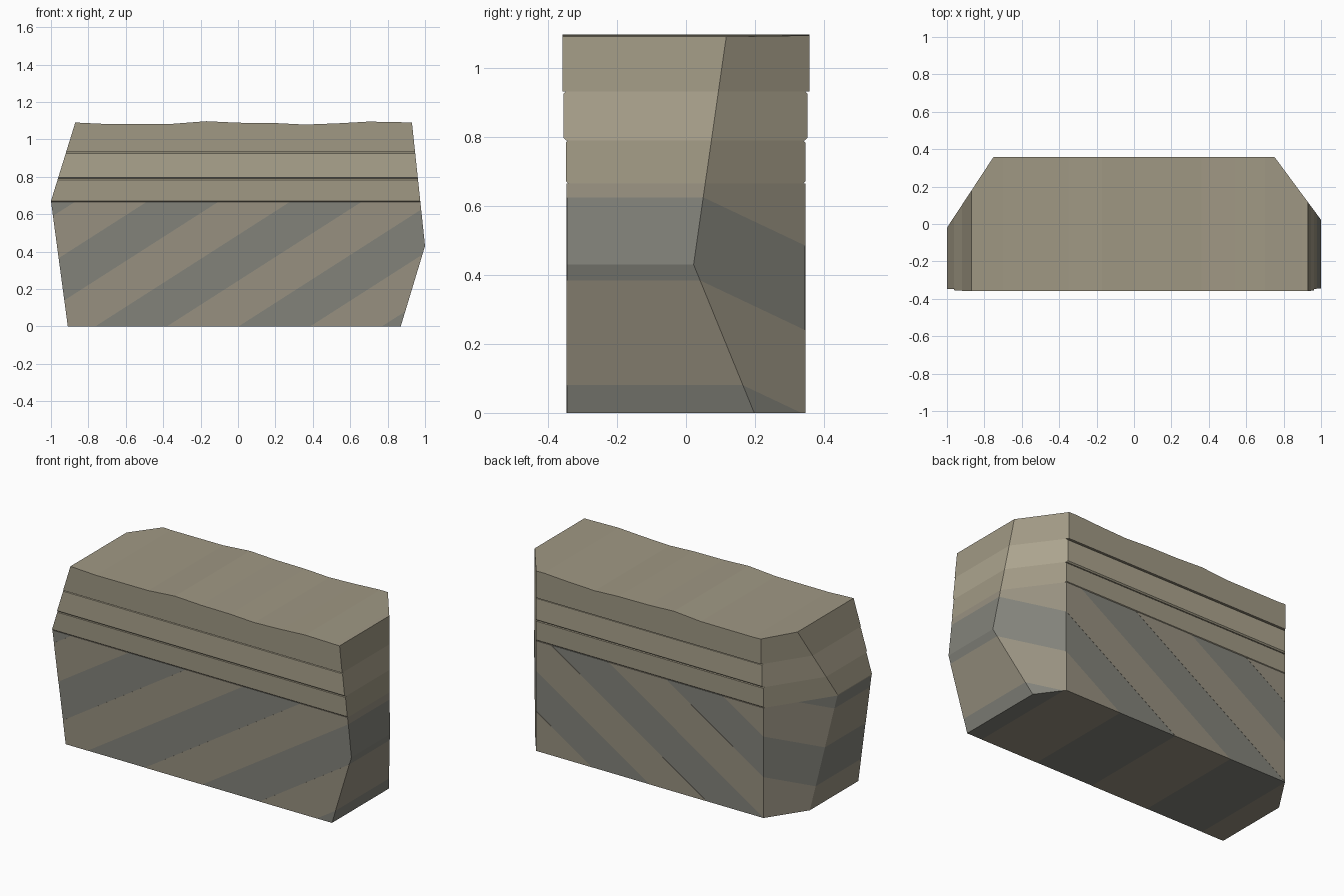
import bpy, bmesh
from mathutils import Vector

if "Cube" in bpy.data.objects:
    bpy.data.objects.remove(bpy.data.objects["Cube"])


def material(name, rgb):
    m = bpy.data.materials.new(name)
    m.diffuse_color = (*rgb, 1)
    m.use_nodes = True
    m.node_tree.nodes["Principled BSDF"].inputs["Base Color"].default_value = m.diffuse_color
    return m


BROWN = material("brown_rock", (0.31, 0.28, 0.215))
GREY = material("grey_rock", (0.225, 0.225, 0.195))
SAND = material("sand_rock", (0.35, 0.315, 0.23))
PALE = material("pale_rock", (0.41, 0.37, 0.27))


def wall(x1, z1, x2, z2, out):
    """Cutting plane through an x-z line, normal pointing to side out."""
    n = Vector((z2 - z1, 0, x1 - x2))
    return (x1, 0, z1), n if n.x * out > 0 else -n


# Broken ends of the block, and the two vertical rear corner cuts
CUTS = [wall(-0.91, 0, -1, 0.67, -1), wall(-1, 0.67, -0.87, 1.09, -1),
        wall(0.87, 0, 1, 0.43, 1), wall(1, 0.43, 0.93, 1.09, 1),
        ((-1, -0.02, 0), Vector((-0.38, 0.25, 0))),
        ((1, 0.022, 0), Vector((0.338, 0.25, 0)))]
FLOOR = ((0, 0, 0), Vector((0, 0, -1)))
BASE_Z = 0.665
CEILING = ((0, 0, BASE_Z), Vector((0, 0, 1)))


def layer(name, profile, front, back, mat, cuts, bevel=0):
    """Extrude an x-z profile through y, then trim it to the block."""
    bm = bmesh.new()
    face = bm.faces.new([bm.verts.new((x, front, z)) for x, z in profile])
    ext = bmesh.ops.extrude_face_region(bm, geom=[face])["geom"]
    moved = [v for v in ext if isinstance(v, bmesh.types.BMVert)]
    bmesh.ops.translate(bm, verts=moved, vec=(0, back - front, 0))
    bmesh.ops.recalc_face_normals(bm, faces=bm.faces)
    if bevel:
        rims = [e for e in bm.edges
                if abs(e.verts[0].co.x - e.verts[1].co.x) > 1]
        bmesh.ops.bevel(bm, geom=rims, offset=bevel, segments=1, affect='EDGES')
    for co, no in cuts:
        geom = bm.verts[:] + bm.edges[:] + bm.faces[:]
        cut = bmesh.ops.bisect_plane(bm, geom=geom, dist=1e-5, plane_co=co,
                                     plane_no=no, clear_outer=True)["geom_cut"]
        edges = [e for e in cut if isinstance(e, bmesh.types.BMEdge)]
        if edges:
            bmesh.ops.holes_fill(bm, edges=edges, sides=0)
    bmesh.ops.recalc_face_normals(bm, faces=bm.faces)
    me = bpy.data.meshes.new(name)
    bm.to_mesh(me)
    bm.free()
    me.materials.append(mat)
    ob = bpy.data.objects.new(name, me)
    bpy.context.collection.objects.link(ob)


# Tilted lower strata
STEP, RUN = 0.383, 1.07
for i in range(9):
    x = -2.295 + STEP * i
    grey = i % 2 == 0
    low, high = -0.02, 0.70
    dx0, dx1 = low / 0.64, high / 0.64
    quad = [(x + dx0, low), (x + STEP + dx0, low),
            (x + STEP + dx1, high), (x + dx1, high)]
    depth = 0.345 if grey else 0.346
    layer(f"tilted_stratum_{i + 1}", quad, -depth, depth,
          GREY if grey else BROWN, CUTS + [FLOOR, CEILING])


def slab(z0, z1):
    return [(-1.2, z0), (1.2, z0), (1.2, z1), (-1.2, z1)]


# Flat upper beds
layer("lower_bed", slab(BASE_Z, 0.79), -0.348, 0.346, SAND, CUTS, 0.006)
layer("middle_bed", slab(0.79, 0.932), -0.355, 0.352, PALE, CUTS, 0.007)

# Top bed with a gently wavy surface
wave = [(1.2, 1.09), (0.9, 1.091), (0.7, 1.095), (0.54, 1.086), (0.36, 1.079),
        (0.2, 1.087), (0, 1.089), (-0.17, 1.097), (-0.35, 1.083),
        (-0.7, 1.082), (-0.87, 1.09), (-1.2, 1.09)]
layer("top_bed", [(-1.2, 0.932), (1.2, 0.932)] + wave, -0.358, 0.358, SAND, CUTS)
